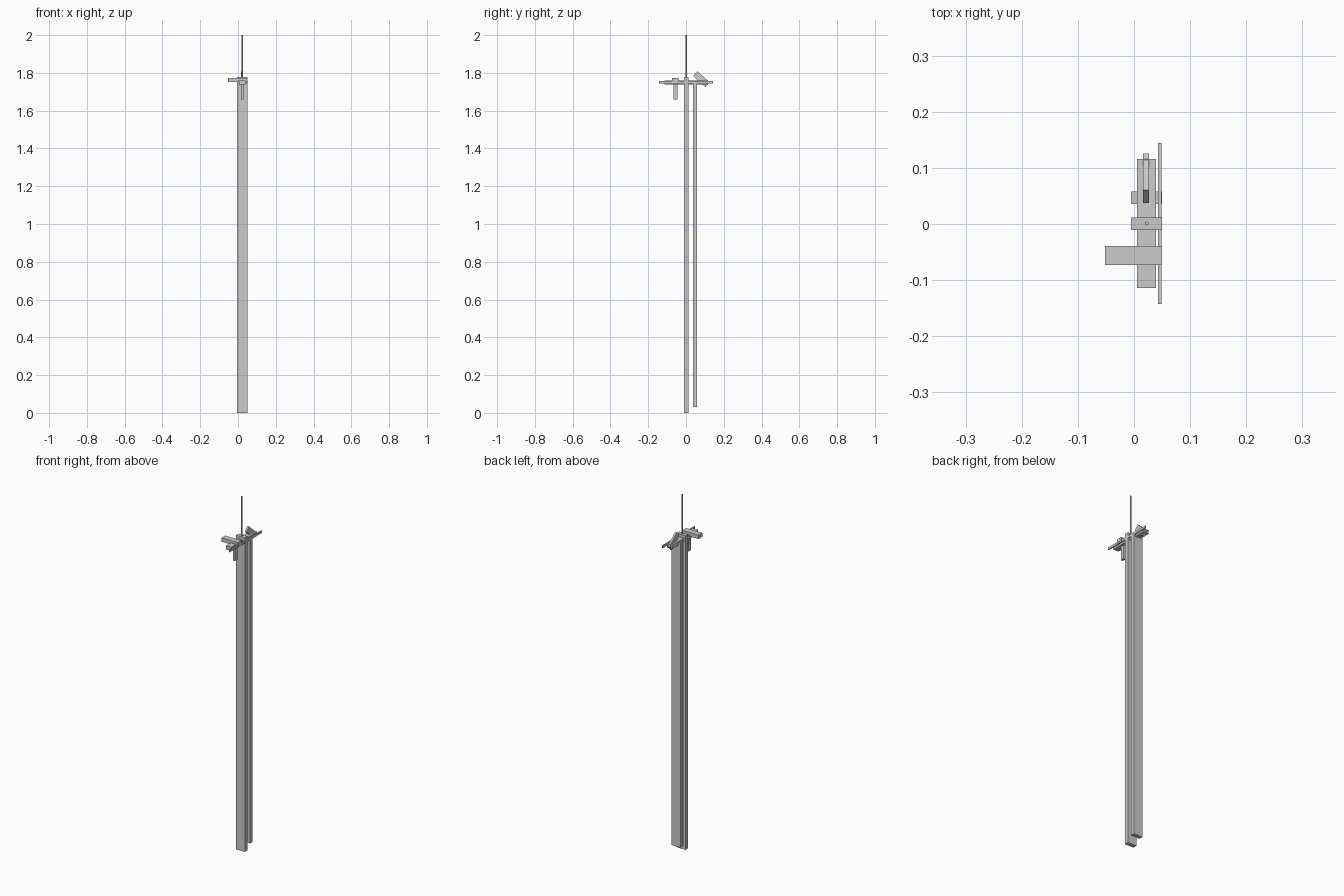
import bpy, bmesh
from math import radians
from mathutils import Matrix, Vector

if "Cube" in bpy.data.objects:
    bpy.data.objects.remove(bpy.data.objects["Cube"])


def block(name, x, y, z, tilt=0):
    """Box from (min, max) ranges, optionally tilted about its own x axis."""
    lo, hi = Vector((x[0], y[0], z[0])), Vector((x[1], y[1], z[1]))
    bm = bmesh.new()
    bmesh.ops.create_cube(bm, size=1, matrix=Matrix.Diagonal((*(hi - lo), 1)))
    mesh = bpy.data.meshes.new(name)
    bm.to_mesh(mesh)
    bm.free()
    ob = bpy.data.objects.new(name, mesh)
    ob.location = (lo + hi) / 2
    ob.rotation_euler.x = radians(tilt)
    bpy.context.collection.objects.link(ob)
    return ob


# Two tall planks standing one behind the other
block("front_plank", (-0.005, 0.05), (-0.011, 0.012), (0, 1.777))
block("rear_plank", (-0.005, 0.05), (0.036, 0.058), (0.03, 1.755))

# Flat body and long side rail
block("body_plate", (0.005, 0.039), (-0.114, 0.116), (1.738, 1.76))
block("side_rail", (0.043, 0.049), (-0.143, 0.144), (1.745, 1.758))

# Cross handle and the grip below it
block("cross_handle", (-0.052, 0.05), (-0.073, -0.039), (1.751, 1.773))
block("grip", (0.016, 0.028), (-0.067, -0.046), (1.66, 1.755))

# Tilted block at the rear
block("tilted_block", (0.016, 0.027), (0.0375, 0.1255), (1.7495, 1.7835), -42)

# Thin wire rising from the front plank
bpy.ops.mesh.primitive_cylinder_add(vertices=16, radius=0.0033, depth=0.26,
                                    location=(0.0225, 0.001, 1.87))
wire = bpy.context.object
wire.name = "top_wire"
bpy.ops.object.shade_smooth_by_angle()
